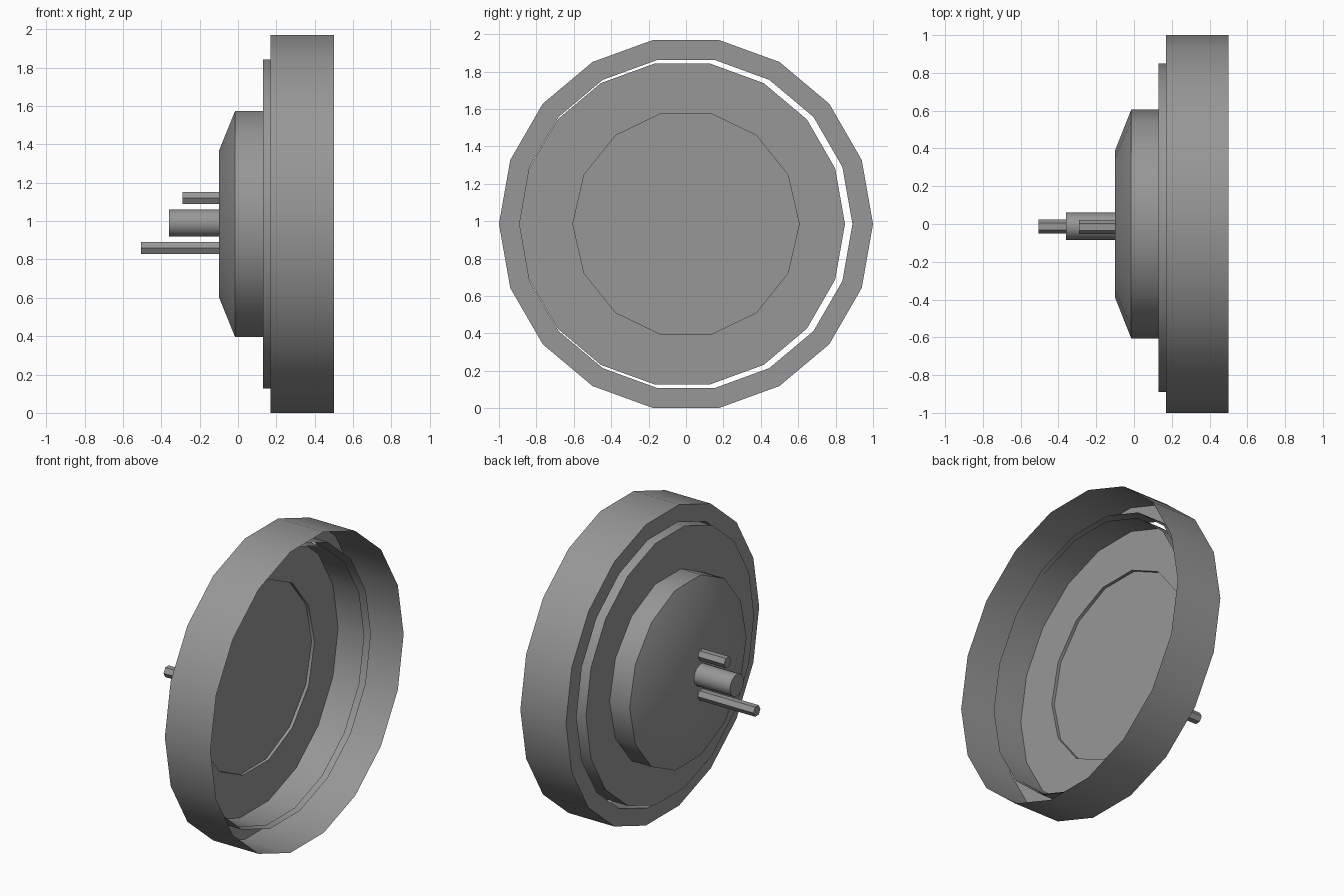
import bpy
import bmesh
from math import cos, sin, pi, radians

if "Cube" in bpy.data.objects:
    bpy.data.objects.remove(bpy.data.objects["Cube"], do_unlink=True)

# One plain grey for everything
GREY = (0.31, 0.31, 0.31, 1.0)
mat = bpy.data.materials.new("plain_grey")
mat.use_nodes = True
mat.diffuse_color = GREY
bsdf = mat.node_tree.nodes["Principled BSDF"]
bsdf.inputs["Base Color"].default_value = GREY
bsdf.inputs["Roughness"].default_value = 0.7

MID = 0.985  # height of the main axis


def circle(bm, x, r, sides, y, z):
    """Ring of vertices around an axis running along x."""
    return [bm.verts.new((x, y + r * cos(2 * pi * i / sides),
                          z + r * sin(2 * pi * i / sides)))
            for i in range(sides)]


def finish(name, bm):
    mesh = bpy.data.meshes.new(name)
    bmesh.ops.recalc_face_normals(bm, faces=bm.faces)
    for face in bm.faces:
        face.smooth = True
    bm.to_mesh(mesh)
    bm.free()
    mesh.set_sharp_from_angle(angle=radians(30))
    mesh.materials.append(mat)
    obj = bpy.data.objects.new(name, mesh)
    bpy.context.collection.objects.link(obj)
    return obj


def turned(name, profile, sides, y=0.0, z=MID, cap=False):
    """Sweep an (x, radius) profile around the axis; cap closes its last ring."""
    bm = bmesh.new()
    rings = [circle(bm, x, r, sides, y, z) for x, r in profile]
    for a, b in zip(rings, rings[1:]):
        for i in range(sides):
            j = (i + 1) % sides
            bm.faces.new((a[i], a[j], b[j], b[i]))
    if cap:
        bm.faces.new(rings[-1])
    return finish(name, bm)


# Outer rim: open cylinder, back flange and inner lip
turned("outer_rim", [(0.5, 1), (0.17, 1), (0.17, 0.89), (0.34, 0.89)], 18)

# Inner cup wall, slightly off centre inside the rim
turned("cup_wall", [(0.32, 0.87), (0.13, 0.87)], 18, y=-0.02)

# Cup floor: flat plate with a hole for the hub
bm = bmesh.new()
for r, sides, y in ((0.87, 18, -0.02), (0.605, 14, 0)):
    loop = circle(bm, 0.13, r, sides, y, MID)
    for i in range(sides):
        bm.edges.new((loop[i], loop[(i + 1) % sides]))
bmesh.ops.triangle_fill(bm, edges=bm.edges[:], use_beauty=True, normal=(1, 0, 0))
finish("cup_floor", bm)

# Hub with tapered end, and the recessed plate that closes its inside
turned("hub", [(0.13, 0.605), (-0.015, 0.605), (-0.1, 0.39)], 14, cap=True)
turned("hub_plate", [(0.11, 0.605)], 14, cap=True)

# Stems on the end of the hub
for name, tip, r, sides, y, z in (
        ("upper_stem", -0.29, 0.036, 6, -0.016, 1.12),
        ("middle_stem", -0.36, 0.072, 14, -0.012, 0.99),
        ("lower_stem", -0.505, 0.036, 6, -0.013, 0.86)):
    turned(name, [(-0.1, r), (tip, r)], sides, y, z, cap=True)
